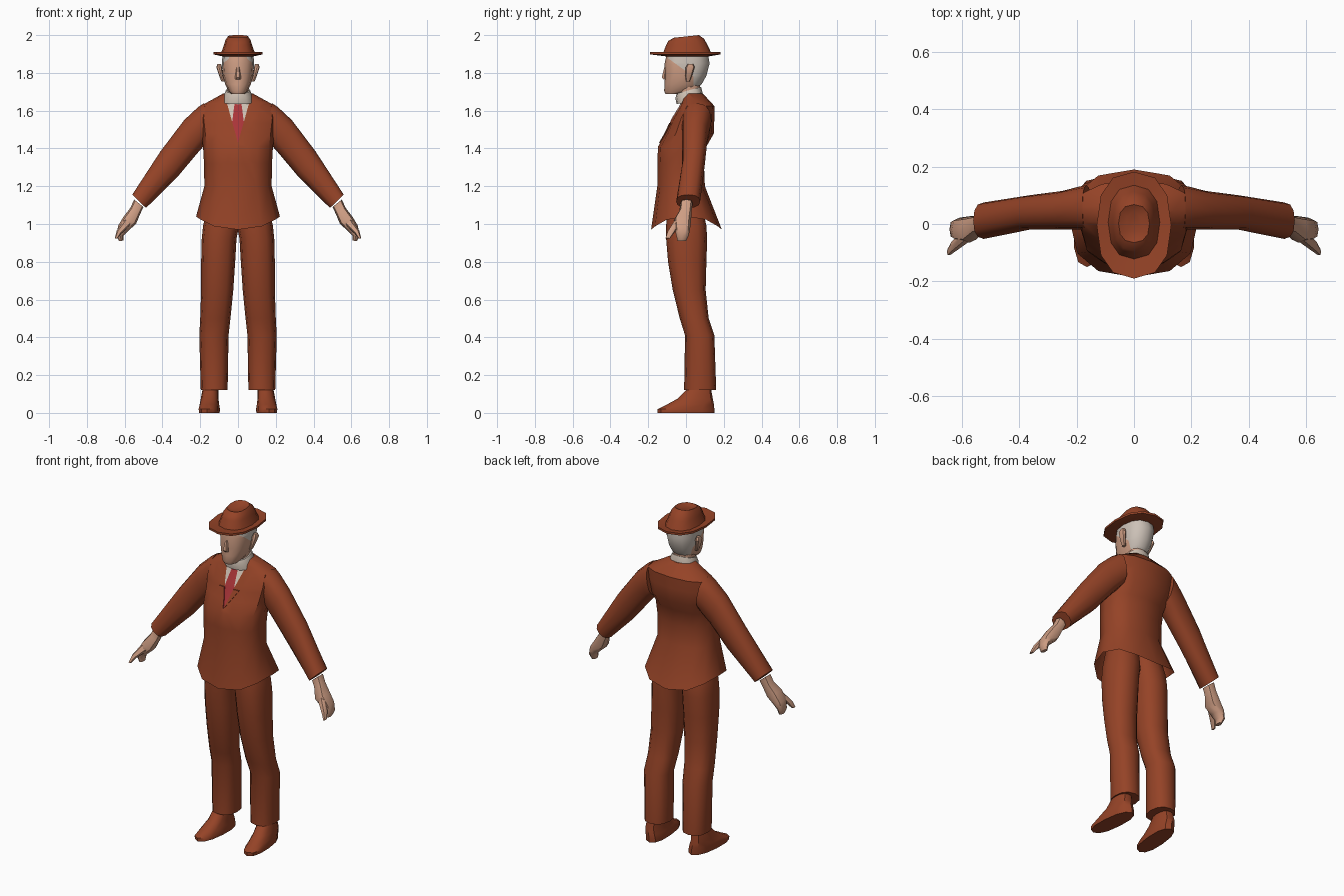
import bpy, bmesh, math
from mathutils import Vector

if "Cube" in bpy.data.objects:
    bpy.data.objects.remove(bpy.data.objects["Cube"])


def material(name, rgb):
    m = bpy.data.materials.new(name)
    m.diffuse_color = (*rgb, 1)
    m.use_nodes = True
    m.node_tree.nodes["Principled BSDF"].inputs["Base Color"].default_value = m.diffuse_color
    return m


BROWN = material("brown cloth", (0.30, 0.056, 0.020))
SKIN = material("skin", (0.62, 0.34, 0.23))
HAIR = material("grey hair", (0.60, 0.53, 0.47))
SHIRT = material("off-white shirt", (0.62, 0.53, 0.45))
TIE = material("red tie", (0.40, 0.035, 0.04))


def ring(a, b, y0, y1, tilt=0, shear=0, dip=0, e=2.4, n=12):
    """Rounded cross-section between two (x, z) ends and two y limits."""
    c = Vector(((a[0] + b[0]) / 2, (y0 + y1) / 2, (a[1] + b[1]) / 2))
    u = Vector((b[0] - a[0], 0, b[1] - a[1])) / 2
    v = Vector((shear, (y1 - y0) / 2, tilt))
    pts = []
    for i in range(n):
        t = 2 * math.pi * i / n
        co, si = math.cos(t), math.sin(t)
        p = c + u * math.copysign(abs(co) ** (2 / e), co) \
              + v * math.copysign(abs(si) ** (2 / e), si)
        p.z -= dip * si * si
        pts.append(p)
    return pts


def level(z, hw, y0, y1, **k):
    """Horizontal cross-section centred on x = 0."""
    return ring((-hw, z), (hw, z), y0, y1, **k)


def loft(rings, cap_start=True, cap_end=True):
    bm = bmesh.new()
    rows = [[bm.verts.new(p) for p in r] for r in rings]
    n = len(rows[0])
    for r, s in zip(rows, rows[1:]):
        for i in range(n):
            j = (i + 1) % n
            bm.faces.new((r[i], r[j], s[j], s[i]))
    if cap_start:
        bm.faces.new(rows[0][::-1])
    if cap_end:
        bm.faces.new(rows[-1])
    bmesh.ops.recalc_face_normals(bm, faces=bm.faces)
    return bm


def finish(name, bm, mats, mirror=False, angle=40):
    me = bpy.data.meshes.new(name)
    bm.to_mesh(me)
    bm.free()
    for m in mats:
        me.materials.append(m)
    me.shade_smooth()
    me.set_sharp_from_angle(angle=math.radians(angle))
    ob = bpy.data.objects.new(name, me)
    bpy.context.collection.objects.link(ob)
    if mirror:
        ob.modifiers.new("mirror", 'MIRROR').use_mirror_merge = False
    return ob


def cut(bm, co, no, test):
    """Cut the faces that pass the test along a plane."""
    fs = [f for f in bm.faces if test(f.calc_center_median())]
    geom = set(fs) | {e for f in fs for e in f.edges} | {v for f in fs for v in f.verts}
    bmesh.ops.bisect_plane(bm, geom=list(geom), plane_co=co, plane_no=no, dist=1e-5)


# Jacket body, with shirt opening, tie and lapels cut into the front
jacket = loft([
    level(1.04, .222, -.185, .19, dip=.07),
    level(1.20, .178, -.152, .10),
    level(1.32, .18, -.152, .095),
    level(1.41, .185, -.148, .108),
    level(1.48, .195, -.11, .148),
    level(1.56, .205, -.075, .15),
    level(1.625, .198, -.035, .15),
    level(1.69, .08, -.01, .09)], cap_start=False)
V_Z, V_SLOPE = 1.43, .28


def front(c):
    return c.y < .03 and c.z > 1.3


for s in (-1, 1):
    cut(jacket, (0, 0, V_Z), (s, 0, -V_SLOPE), front)           # opening edge
    cut(jacket, (0, 0, V_Z), (s, 0, -.62), front)               # lapel edge
    cut(jacket, (s * .018, 0, 1.64), (s, 0, .13), front)        # tie edge
cut(jacket, (0, 0, 1.64), (0, 0, 1), front)
cut(jacket, (0, 0, 1.535), (0, 0, 1), front)
lapels = []
for f in jacket.faces:
    c = f.calc_center_median()
    if not front(c):
        continue
    if abs(c.x) < V_SLOPE * (c.z - V_Z):
        f.material_index = 1
        if c.z < 1.64 and abs(c.x) < .018 + .13 * (1.64 - c.z):
            f.material_index = 2
    elif abs(c.x) < .62 * (c.z - V_Z) and c.z < 1.535:
        lapels.append(f)
raised = bmesh.ops.extrude_face_region(jacket, geom=lapels)["geom"]
bmesh.ops.translate(jacket, vec=(0, -.006, 0),
                    verts=[g for g in raised if isinstance(g, bmesh.types.BMVert)])
bmesh.ops.delete(jacket, geom=[f for f in lapels if f.is_valid], context='FACES_ONLY')
finish("jacket", jacket, [BROWN, SHIRT, TIE])

# Sleeves
finish("sleeves", loft([
    ring((.18, 1.64), (.15, 1.45), -.02, .135),
    ring((.21, 1.62), (.175, 1.42), -.02, .13),
    ring((.285, 1.55), (.215, 1.375), -.02, .115),
    ring((.41, 1.385), (.32, 1.25), -.02, .10),
    ring((.56, 1.155), (.487, 1.085), -.052, .075)]), [BROWN], True)

# Hands: palm with curled fingers, and a separate pointing digit
finish("hands", loft([
    ring((.55, 1.13), (.50, 1.09), -.03, .035, n=8),
    ring((.57, 1.085), (.517, 1.055), -.035, .03, n=8),
    ring((.605, 1.04), (.54, 1.00), -.065, .027, n=8),
    ring((.635, .99), (.58, .965), -.06, .022, n=8),
    ring((.643, .94), (.605, .94), -.052, .015, n=8),
    ring((.63, .91), (.607, .912), -.045, .0, n=8)]), [SKIN], True, 50)
finish("thumbs", loft([
    ring((.60, 1.03), (.56, 1.0), -.06, -.02, n=6),
    ring((.642, .965), (.617, .95), -.098, -.06, n=6),
    ring((.652, .925), (.638, .922), -.11, -.085, n=6)]), [SKIN], True, 50)

# Trouser legs
finish("trouser_legs", loft([
    ring((-.005, 1.10), (.16, 1.10), -.10, .085),
    ring((-.005, .99), (.185, .99), -.105, .108),
    ring((.008, .92), (.192, .92), -.105, .112),
    ring((.015, .80), (.195, .80), -.095, .108),
    ring((.025, .65), (.195, .65), -.07, .104),
    ring((.04, .50), (.20, .50), -.033, .12),
    ring((.05, .41), (.205, .41), -.005, .15),
    ring((.055, .12), (.197, .12), -.01, .16)]), [BROWN], True)

# Shoes
finish("shoes", loft([
    ring((.098, 0), (.205, 0), -.15, .15, shear=-.012),
    ring((.096, .02), (.208, .02), -.15, .15, shear=-.012),
    ring((.10, .045), (.203, .045), -.10, .148, shear=-.008),
    ring((.103, .075), (.197, .075), -.045, .142),
    ring((.105, .14), (.185, .14), .02, .13)]), [BROWN], True)

# Neck and shirt collar
finish("neck", loft([level(1.62, .058, -.03, .075), level(1.74, .056, -.05, .075)]), [SKIN])
finish("collar", loft([
    level(1.645, .082, -.05, .088, tilt=.01),
    level(1.685, .074, -.056, .086, tilt=.018),
    level(1.708, .064, -.05, .08, tilt=.018)]), [SHIRT])

# Head, with the hair cut off by a sloping hairline
head = loft([
    level(1.687, .034, -.108, -.01),
    level(1.705, .05, -.116, .05),
    level(1.74, .068, -.113, .083),
    level(1.785, .08, -.112, .108),
    level(1.85, .086, -.113, .125),
    level(1.91, .08, -.10, .115)])
hairline = Vector((0, .09, .125))
cut(head, (0, -.085, 1.87), hairline, lambda c: True)
cut(head, (0, .04, 1.78), (0, 1, 0), lambda c: True)
for f in head.faces:
    c = f.calc_center_median()
    above = (c - Vector((0, -.085, 1.87))).dot(hairline) > 0
    f.material_index = int((above and c.y > -.095) or (c.y > .04 and c.z > 1.715))
finish("head", head, [SKIN, HAIR], angle=50)

# Nose and ears
finish("nose", loft([
    level(1.765, .014, -.12, -.10, n=6),
    level(1.775, .016, -.13, -.10, n=6),
    level(1.83, .008, -.116, -.10, n=6)]), [SKIN])
finish("ears", loft([
    ring((.07, 1.755), (.088, 1.755), .0, .02, n=8),
    ring((.08, 1.785), (.10, 1.785), -.004, .032, n=8),
    ring((.085, 1.83), (.115, 1.83), -.002, .046, n=8),
    ring((.09, 1.848), (.108, 1.848), .01, .038, n=8)]), [SKIN], True)

# Hat: brim, crown and shallow dent in one profile
finish("hat", loft([
    level(1.888, .085, -.11, .125),
    level(1.898, .13, -.19, .182),
    level(1.91, .13, -.19, .182),
    level(1.903, .09, -.122, .135),
    level(1.95, .074, -.104, .113),
    level(1.975, .066, -.094, .095, tilt=.006),
    level(1.993, .054, -.065, .068, tilt=.007),
    level(1.982, .028, -.045, .045, tilt=.004)]), [BROWN])
